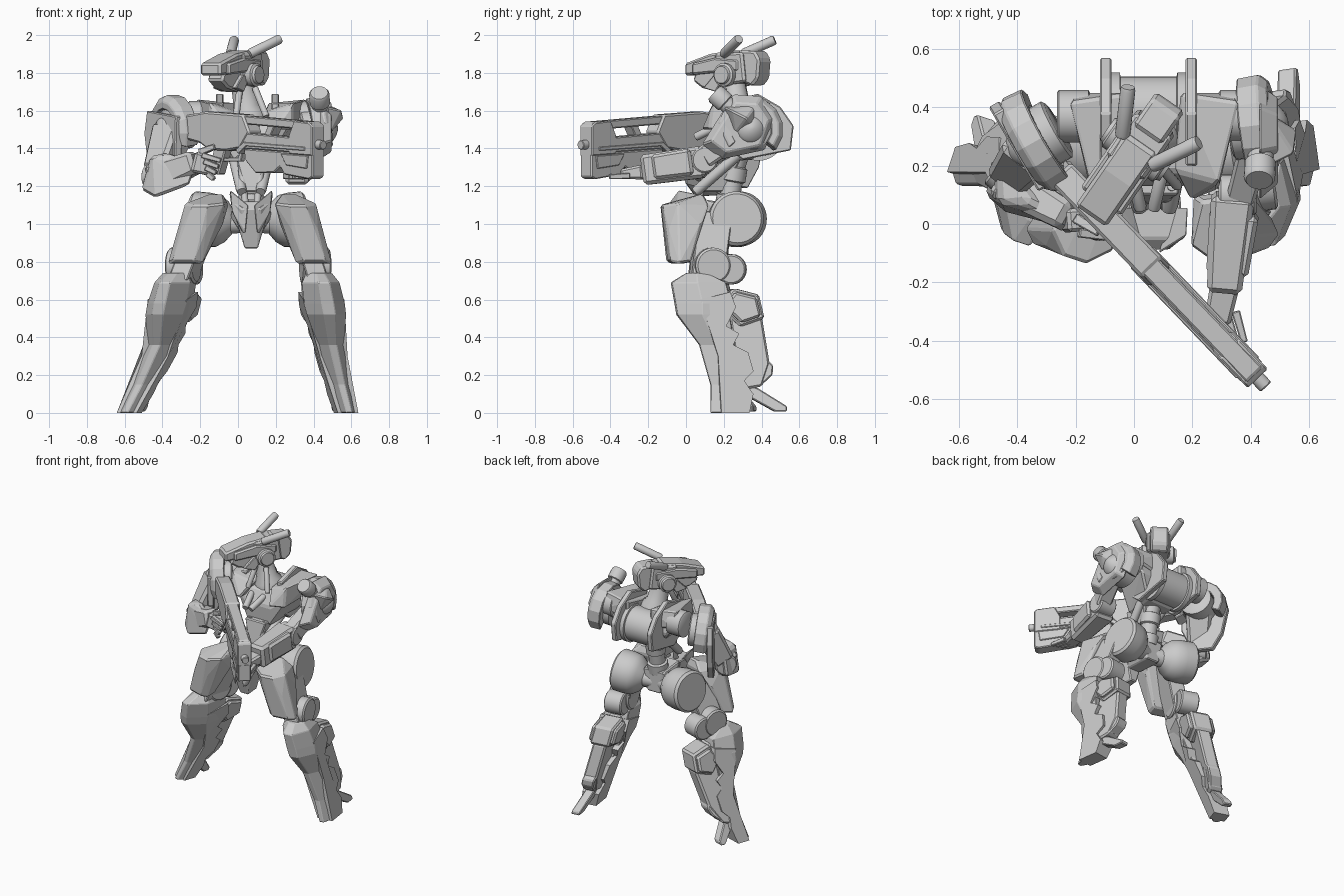
import bpy, bmesh
from math import sin, cos, radians, pi
from mathutils import Vector as V

CX = 0.07  # the body's centre line sits a little right of the origin


def finish(name, bm, bevel=0.0, smooth=False):
    bmesh.ops.recalc_face_normals(bm, faces=bm.faces[:])
    me = bpy.data.meshes.new(name)
    bm.to_mesh(me)
    bm.free()
    ob = bpy.data.objects.new(name, me)
    bpy.context.scene.collection.objects.link(ob)
    if bevel:
        m = ob.modifiers.new("edge", 'BEVEL')
        m.width, m.segments, m.limit_method = bevel, 1, 'ANGLE'
    if smooth:
        bpy.ops.object.select_all(action='DESELECT')
        ob.select_set(True)
        bpy.context.view_layer.objects.active = ob
        bpy.ops.object.shade_smooth_by_angle(angle=radians(35))
    return ob


def hull(name, pts, bevel=0.007):
    bm = bmesh.new()
    vs = [bm.verts.new(p) for p in pts]
    bmesh.ops.convex_hull(bm, input=vs)
    bmesh.ops.delete(bm, geom=[v for v in bm.verts if not v.link_faces], context='VERTS')
    bmesh.ops.dissolve_limit(bm, angle_limit=radians(2), verts=bm.verts[:], edges=bm.edges[:])
    return finish(name, bm, bevel)


def loft(name, rings, bevel=0.0, smooth=False):
    bm = bmesh.new()
    rs = [[bm.verts.new(p) for p in r] for r in rings]
    n = len(rs[0])
    for a, b in zip(rs, rs[1:]):
        for i in range(n):
            bm.faces.new((a[i], a[(i + 1) % n], b[(i + 1) % n], b[i]))
    bm.faces.new(rs[0])
    bm.faces.new(rs[-1])
    return finish(name, bm, bevel, smooth)


def prism(name, pts, place, half, bevel=0.006):
    """Profile (a, b) extruded across +-half; place(u, a, b) gives the position."""
    w = half if callable(half) else (lambda b: half)
    return loft(name, [[place(s * w(b), a, b) for a, b in pts] for s in (-1, 1)], bevel)


def frame(d):
    d = V(d).normalized()
    e1 = d.cross(V((0, 0, 1)))
    e1 = e1.normalized() if e1.length > 1e-3 else V((1, 0, 0))
    return d, e1, e1.cross(d)


def turned(name, p, q, prof, n=28):
    """Round part along p-q; prof lists (fraction, radius)."""
    p, q = V(p), V(q)
    d, e1, e2 = frame(q - p)
    return loft(name, [[p.lerp(q, t) + r * (cos(2 * pi * i / n) * e1 + sin(2 * pi * i / n) * e2)
                        for i in range(n)] for t, r in prof], 0, True)


def cyl(name, p, q, r, n=24):
    return turned(name, p, q, [(0, r * .88), (.06, r), (.94, r), (1, r * .88)], n)


def beam(name, p, q, a, b, bevel=0.012):
    """Tapered block; a and b are (half width, half height) at each end."""
    p, q = V(p), V(q)
    _, e1, e2 = frame(q - p)
    return hull(name, [c + i * s[0] * e1 + j * s[1] * e2 for c, s in ((p, a), (q, b))
                       for i in (-1, 1) for j in (-1, 1)], bevel)


def interp(tab, z):
    for (z0, a), (z1, b) in zip(tab, tab[1:]):
        if z >= z1:
            return a + (b - a) * (z0 - z) / (z0 - z1)
    return tab[-1][1]


# ---------------- legs: one recipe, two stances (depth = how far the foot reaches back)
def leg(side, line, twist, depth):
    t = radians(twist)

    def at(u, y, z, piv=0.2):
        y = .13 + (y - .13) * (1 - (1 - depth) * max(0, min(1, (.6 - z) / .5)))
        return V((interp(line, z) + u * cos(t) - (y - piv) * sin(t), piv + u * sin(t) + (y - piv) * cos(t), z))

    def n(part):
        return side + "_" + part
    # thigh armour and the strut behind it
    th = [(-.13, 1.1, .04), (-.06, 1.11, .11), (.085, 1.16, .035), (.11, 1.1, .08), (.07, 1.0, .1),
          (.015, .8, .08), (-.09, .8, .06), (-.05, .79, .095), (-.1, .97, .07)]
    hull(n("thigh"), [at(s * u, y, z, 0) for y, z, u in th for s in (-1, 1)], .01)
    prism(n("thigh_strut"), [(.06, 1.08), (.24, 1.04), (.2, .74), (.02, .7)],
          lambda u, a, b: at(u, a, b, .1), .055)
    # knee drums
    cyl(n("knee_drum"), at(-.075, .135, .78), at(.075, .135, .78), .095)
    cyl(n("knee_rear_drum"), at(-.065, .23, .76), at(.065, .23, .76), .08)
    # shin shield
    rows = [(.74, .0, .1, .07), (.69, -.08, .2, .1), (.58, -.06, .23, .11), (.52, -.05, .22, .105),
            (.36, .07, .25, .07), (.15, .13, .3, .058), (0, .13, .32, .05)]
    loft(n("shin"), [[at(k * w, f + m * (b - f), z) for k, m in
                      ((-.3, 0), (.3, 0), (1, .45), (.85, 1), (-.85, 1), (-1, .45))]
                     for z, f, b, w in rows], .004)
    width = [(.74, .1), (.55, .113), (.36, .078), (.15, .065), (0, .055)]
    prism(n("shin_jagged_plate"), [(.06, .6), (.22, .64), (.25, .56), (.2, .46), (.27, .42), (.24, .36),
          (.32, .32), (.35, .22), (.3, .17), (.35, .1), (.33, 0), (.18, 0), (.16, .3)],
          at, lambda z: interp(width, z), 0)
    # calf, ankle and heel spur
    for k, (w, g) in enumerate(((.095, .8), (.07, 1))):
        prism(n("calf_block_%d" % k), [(.295 + g * (y - .295), .56 + g * (z - .56)) for y, z in
              ((.19, .6), (.24, .66), (.38, .625), (.41, .5), (.28, .455), (.2, .53))], at, w, .012)
    prism(n("calf"), [(.2, .66), (.3, .6), (.4, .5), (.44, .26), (.4, .14), (.28, .12)], at, .05, .012)
    prism(n("ankle"), [(.36, .27), (.42, .29), (.46, .25), (.455, .2), (.4, .15), (.33, .17)], at, .045, .008)
    prism(n("heel_spur"), [(.33, .15), (.38, .13), (.535, .035), (.535, .008), (.47, .008), (.32, .09)], at, .032)


leg("left", [(1.16, .28), (.78, .40), (.55, .445), (.36, .485), (0, .58)], 8, 1)
leg("right", [(1.16, -.14), (.78, -.27), (.62, -.325), (.36, -.395), (0, -.577)], -18, .6)

# ---------------- hips and pelvis
hip = [(0, .045), (.3, .06), (.42, .11), (.55, .138), (.72, .145), (.95, .145), (1, .13)]
turned("left_hip", (CX, .23, 1.0), (.36, .27, 1.03), hip, 32)
turned("right_hip", (CX, .22, 1.0), (-.25, .29, 1.03), hip, 32)
hull("pelvis", [(CX + s * x, y, z) for s in (-1, 1) for x, y, z in
                ((.09, .1, 1.13), (.08, .28, 1.1), (.05, .08, .95), (.05, .28, .94), (.11, .2, 1.04))])
hull("crotch_plate", [(CX + s * x, y, z) for s in (-1, 1) for x, y, z in
                      ((.05, -.09, 1.08), (.1, -.05, 1.12), (.09, .1, 1.12), (.035, -.03, .87),
                       (.025, .08, .87), (.08, -.04, 1.02))])
for s in (-1, 1):
    hull("hip_crest", [(CX + s * x, y, z) for x, y, z in
                       ((.015, -.1, 1.1), (.11, -.04, 1.18), (.115, .06, 1.16), (.1, -.05, 1.06),
                        (.03, -.09, .95), (.045, -.06, .95), (.06, .06, 1.1))], .005)
    cyl("waist_piston", (CX + s * .05, .05, 1.17), (CX + s * .1, .29, 1.38), .028, 16)
    cyl("waist_rod", (CX + s * .03, .06, 1.1), (CX + s * .06, .13, 1.36), .018, 12)

# ---------------- spine and chest
turned("spine", (CX, .22, 1.08), (CX, .28, 1.42),
       [(0, .07), (.2, .07), (.22, .055), (.42, .055), (.44, .068), (.64, .068), (.66, .055), (1, .07)], 16)
hull("waist_cone", [(CX + s * x, y, z) for s in (-1, 1) for x, y, z in
                    ((.03, .07, 1.17), (.03, .2, 1.17), (.085, .1, 1.36), (.085, .3, 1.36))])
hull("chest", [(CX + s * x, y, z) for s in (-1, 1) for x, y, z in
               ((.1, .13, 1.47), (.23, .18, 1.56), (.25, .42, 1.58), (.23, .44, 1.48),
                (.09, .14, 1.33), (.11, .36, 1.34), (.07, .19, 1.56))], .012)
for s in (-1, 1):
    hull("collar_plate", [(CX + s * x, y, z) for x, y, z in
                          ((.07, .18, 1.59), (.22, .14, 1.64), (.29, .42, 1.66), (.09, .45, 1.64),
                           (.12, .08, 1.5), (.22, .12, 1.5), (.28, .45, 1.55), (.09, .45, 1.5))], .01)
    prism("back_fin", [(.2, 1.64), (.38, 1.69), (.5, 1.62), (.57, 1.52), (.555, 1.39), (.3, 1.34), (.2, 1.42)],
          lambda u, a, b: V((.05 + s * .147 + u, a, b)), .02)
    cyl("shoulder_joint", (CX + s * .22, .37, 1.56), (CX + s * .335, .37, 1.56), .09)
    cyl("neck_strut", (CX + s * .08, .13, 1.57), (CX - .02 + s * .04, .2, 1.72), .018, 12)
    cyl("chest_rod", (.045 + s * .022, .05, 1.46), (.045 + s * .05, .17, 1.52), .022, 12)
turned("back_drum", (-.08, .385, 1.47), (.18, .385, 1.47),
       [(0, .135), (.12, .135), (.13, .122), (.87, .122), (.88, .135), (1, .135)], 32)
turned("neck", (.06, .28, 1.55), (.02, .25, 1.77), [(0, .1), (.2, .095), (.35, .07), (1, .06)], 12)

# ---------------- head, turned toward -x
F, N, H = V((-.57, -.82, 0)), V((.82, -.57, 0)), V((0, .24, 0))


def head(u, a, b):
    return H + F * a + N * u + V((0, 0, b))


prism("brow", [(.26, 1.85), (.1, 1.9), (-.04, 1.92), (-.08, 1.84), (.1, 1.80), (.26, 1.785)], head,
      .065, .012)
prism("brow_side", [(.2, 1.85), (.05, 1.88), (-.1, 1.87), (-.1, 1.81), (.08, 1.8), (.2, 1.79)], head, .085, .01)
prism("jaw", [(.2, 1.8), (0, 1.83), (-.04, 1.73), (.06, 1.70), (.16, 1.72), (.22, 1.76)], head, .05, .012)
prism("skull", [(.06, 1.9), (-.12, 1.91), (-.14, 1.75), (.04, 1.73)], head, .078, .012)
prism("head_rear_block", [(-.08, 1.92), (-.19, 1.915), (-.22, 1.87), (-.21, 1.77), (-.17, 1.73), (-.08, 1.76)],
      head, .06, .012)
for s in (-1, 1):
    turned("ear_disc", head(s * .06, -.02, 1.79), head(s * .125, -.02, 1.79),
           [(0, .062), (.7, .062), (.8, .05), (1, .045)], 20)
    prism("cheek", [(.06, 1.79), (.0, 1.78), (.05, 1.7), (.13, 1.72)], lambda u, a, b: head(s * .062 + u, a, b), .014, .004)
cyl("antenna_a", (.06, .2, 1.9), (.222, .28, 1.98), .026, 16)
cyl("antenna_b", (-.04, .3, 1.9), (-.02, .47, 1.975), .026, 16)


# ---------------- shoulders: arched guard with a dome
def shoulder(name, c, axis, r, a0, a1):
    c = V(c)
    d, e1, e2 = frame(axis)
    sec = [(.62 * r, -.05), (.97 * r, -.055), (r, .02), (.84 * r, .05), (.62 * r, .05)]
    loft(name + "_shoulder_guard", [[c + q * (cos(w) * e1 + sin(w) * e2) + h * d for q, h in sec]
         for w in (radians(a0 + (a1 - a0) * i / 10) for i in range(11))], .005)
    cyl(name + "_shoulder_hub", c - .1 * d, c + .04 * d, .11)
    turned(name + "_shoulder_dome", c, c + .1 * d, [(0, .085), (.4, .085), (.7, .065), (.9, .035), (1, .01)], 20)


shoulder("right", (-.345, .28, 1.5), (-.8, -.45, -.1), .185, -30, 210)
shoulder("left", (.43, .34, 1.5), (.96, .12, .1), .175, -40, 220)

# left arm: shoulder tube, side shield, upper arm, forearm
turned("left_shoulder_tube", (.43, .15, 1.695), (.44, .34, 1.52),
       [(0, .046), (.05, .054), (.3, .054), (.32, .045), (.6, .045), (.62, .065), (1, .065)], 20)
hull("left_side_shield", [(x, y, z) for x, k in ((.43, 1), (.495, .75)) for y, z in
     [(.3 + k * (y - .3), 1.5 + k * (z - 1.5)) for y, z in
      ((.08, 1.42), (.19, 1.34), (.42, 1.39), (.48, 1.56), (.4, 1.68), (.25, 1.69))]])
hull("left_shoulder_flare", [(.47, .2, 1.62), (.55, .24, 1.6), (.56, .32, 1.56), (.49, .26, 1.48),
                             (.46, .38, 1.64), (.47, .38, 1.5)])
beam("left_upper_arm", (.43, .32, 1.5), (.37, .1, 1.35), (.055, .06), (.05, .06))
cyl("left_elbow", (.29, .1, 1.34), (.42, .1, 1.34), .07)
beam("left_forearm", (.34, .1, 1.33), (.31, -.23, 1.285), (.075, .085), (.06, .08), .018)
beam("left_forearm_guard", (.345, .04, 1.33), (.32, -.17, 1.3), (.085, .07), (.072, .065), .015)

# right arm
prism("right_side_shield", [(-.15, 1.57), (.16, 1.6), (.19, 1.48), (.15, 1.3), (.08, 1.19), (-.06, 1.2), (-.14, 1.36)],
      lambda u, a, b: V((-.385 - .5 * a - .85 * u, .25 + .85 * a - .5 * u, b)), .022)
beam("right_upper_arm", (-.34, .27, 1.5), (-.42, .17, 1.27), (.09, .09), (.07, .07), .02)
cyl("right_elbow", (-.47, .2, 1.25), (-.36, .11, 1.25), .075)
beam("right_forearm", (-.45, .15, 1.235), (-.22, .02, 1.33), (.07, .08), (.05, .06), .02)
hull("right_forearm_shell", [(-.51, .1, 1.18), (-.44, .04, 1.14), (-.25, -.01, 1.21), (-.21, 0, 1.33),
     (-.46, .07, 1.36), (-.47, .23, 1.35), (-.49, .22, 1.18), (-.36, .08, 1.38), (-.41, .2, 1.15)], .015)

# hands with block fingers
beam("right_hand", (-.24, .01, 1.33), (-.12, .02, 1.3), (.04, .055), (.04, .05))
beam("left_hand", (.31, -.22, 1.275), (.285, -.34, 1.265), (.05, .04), (.045, .025))
for i in range(4):
    z = 1.365 - .033 * i
    beam("right_finger", (-.19 + .01 * i, -.03, z), (-.09 - .012 * i, -.045, z - .03), (.016, .015), (.013, .012), .004)
    x = .25 + .033 * i
    beam("left_finger", (x, -.3, 1.255), (x + .03, -.37 - .012 * i, 1.25), (.015, .016), (.012, .013), .004)
beam("right_thumb", (-.2, .02, 1.38), (-.12, -.03, 1.41), (.018, .018), (.014, .014), .004)

# ---------------- rifle, lying diagonally across the body
B, W, M = V((-.69, .72, .055)), V((.72, .69, 0)), V((.425, -.53, 0))


def gun(u, a, b):
    return M + B * a + W * u + V((0, 0, b))


prism("rifle_top_rail", [(.0, 1.495), (.02, 1.54), (.64, 1.545), (.64, 1.5)], gun, .038)
prism("rifle_muzzle_block", [(0, 1.52), (.02, 1.535), (.14, 1.54), (.18, 1.46), (.18, 1.36), (0, 1.36)], gun, .048)
prism("rifle_lower_rail", [(.1, 1.37), (.1, 1.45), (.6, 1.455), (.6, 1.36), (.48, 1.37)], gun, .046)
prism("rifle_slot_post", [(.34, 1.44), (.30, 1.51), (.35, 1.51), (.39, 1.44)], gun, .032, .004)
prism("rifle_receiver", [(.55, 1.37), (.48, 1.46), (.53, 1.55), (.82, 1.55), (.98, 1.52), (1.0, 1.4), (.86, 1.38),
                         (.8, 1.35), (.66, 1.35)], gun, .05, .01)
prism("rifle_fore_end", [(.0, 1.37), (.0, 1.25), (.03, 1.235), (.22, 1.25), (.25, 1.29), (.3, 1.255), (.44, 1.245),
                         (.52, 1.31), (.53, 1.37)], gun, .043)
prism("rifle_fore_panel", [(.03, 1.36), (.04, 1.29), (.2, 1.3), (.24, 1.36)], gun, .05, .004)
prism("rifle_grip", [(.68, 1.37), (.77, 1.37), (.82, 1.23), (.74, 1.22)], gun, .028)
prism("rifle_trigger_guard", [(.56, 1.37), (.58, 1.3), (.72, 1.29), (.72, 1.31), (.6, 1.32), (.585, 1.37)], gun, .015, .003)
prism("rifle_side_rail", [(.05, 1.405), (.05, 1.385), (.5, 1.385), (.56, 1.34), (.58, 1.36), (.52, 1.405)], gun, .054, .003)
cyl("rifle_muzzle", gun(0, .03, 1.42), gun(0, -.04, 1.42), .025, 16)
